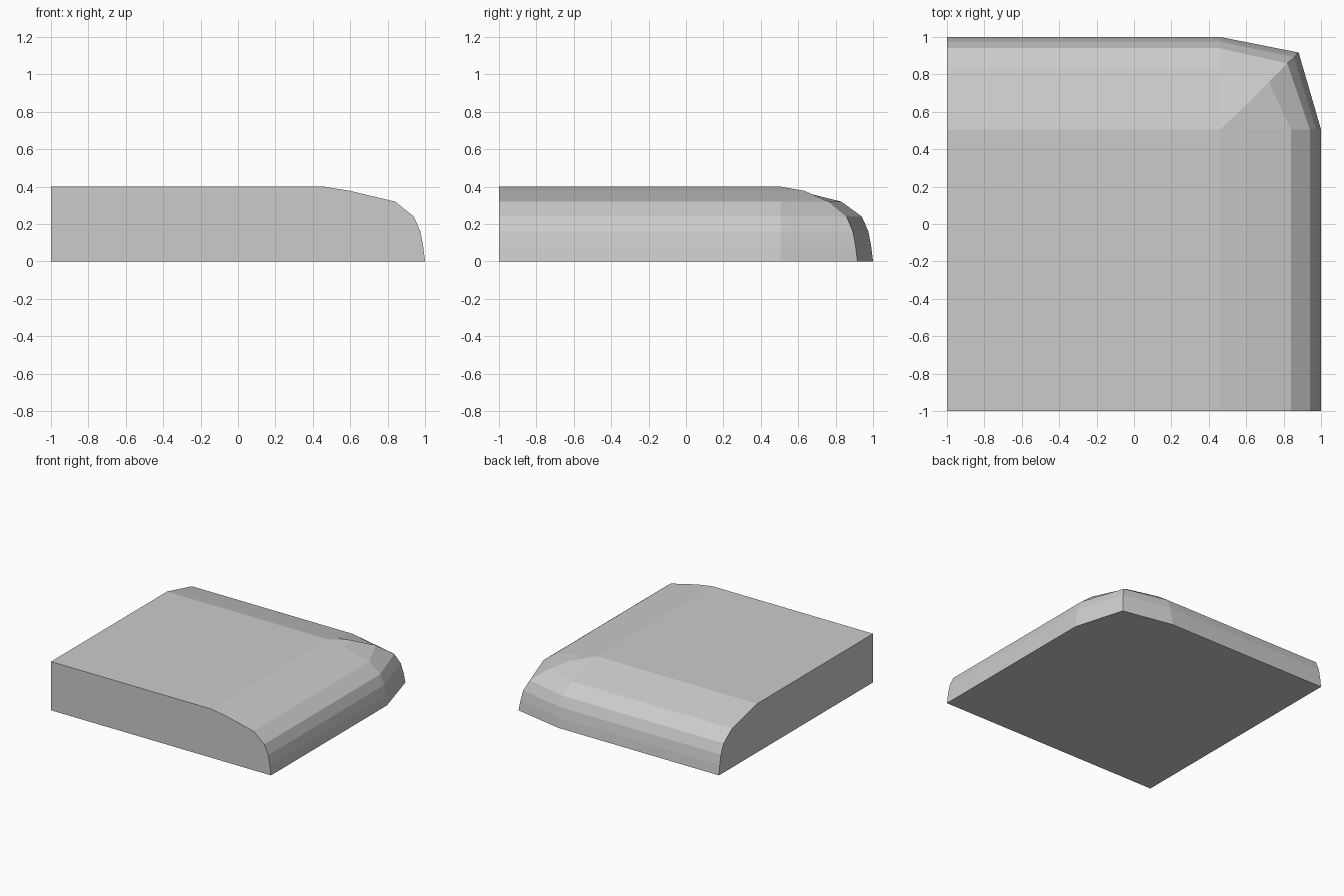
import bpy, bmesh

if "Cube" in bpy.data.objects:
    bpy.data.objects.remove(bpy.data.objects["Cube"])

# Rounded-edge levels: z, right edge x, back edge y, corner x, corner y
LEVELS = [
    (0.00, 1.00, 1.00, 0.88, 0.917),
    (0.08, 0.99, 0.99, 0.87, 0.907),
    (0.16, 0.975, 0.975, 0.855, 0.892),
    (0.24, 0.94, 0.94, 0.82, 0.858),
    (0.32, 0.84, 0.83, 0.72, 0.76),
    (0.377, 0.60, 0.60, 0.60, 0.635),
    (0.40, 0.46, 0.505, 0.46, 0.505),
]
BEND_X, BEND_Y = 0.46, 0.505   # where the straight edges meet the corner

bm = bmesh.new()
rings = [[bm.verts.new(p) for p in ((x, -1, z), (x, BEND_Y, z), (cx, cy, z),
                                    (BEND_X, y, z), (-1, y, z))]
         for z, x, y, cx, cy in LEVELS]
low = bm.verts.new((-1, -1, 0))
high = bm.verts.new((-1, -1, 0.4))

# Rounded right side, corner and back
for a, b in zip(rings, rings[1:]):
    for i in range(4):
        bm.faces.new((a[i], a[i + 1], b[i + 1], b[i]))

# Flat bottom, top, front and left
bm.faces.new([low] + rings[0])
bm.faces.new([high] + rings[-1])
bm.faces.new([low] + [r[0] for r in rings] + [high])
bm.faces.new([low] + [r[-1] for r in rings] + [high])

# Close the collapsed corner of the top ring
bmesh.ops.remove_doubles(bm, verts=bm.verts, dist=0.0005)
bmesh.ops.recalc_face_normals(bm, faces=bm.faces)

mesh = bpy.data.meshes.new("rounded_corner_slab")
bm.to_mesh(mesh)
bm.free()
slab = bpy.data.objects.new("rounded_corner_slab", mesh)
bpy.context.collection.objects.link(slab)
